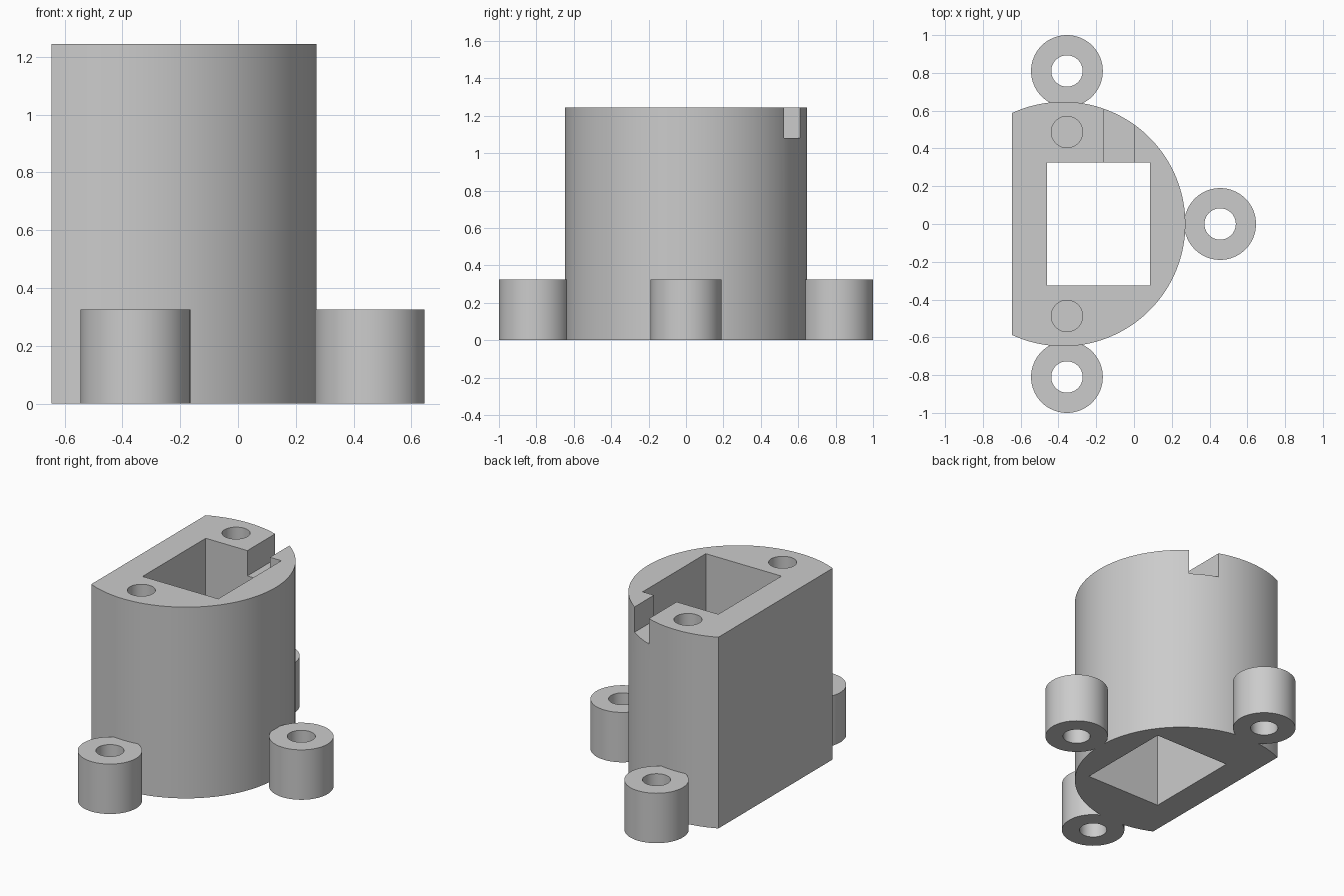
import bpy, bmesh, math
from mathutils import Matrix

if "Cube" in bpy.data.objects:
    bpy.data.objects.remove(bpy.data.objects["Cube"])

grey = bpy.data.materials.new("light grey")
grey.use_nodes = True
GREY = (0.6, 0.6, 0.6, 1)
grey.diffuse_color = GREY
grey.node_tree.nodes["Principled BSDF"].inputs["Base Color"].default_value = GREY

HEIGHT, RADIUS, CENTRE_X, FLAT_X = 1.245, 0.647, -0.375, -0.645
BOSS_HEIGHT = 0.325


def add_object(name, bm):
    bmesh.ops.recalc_face_normals(bm, faces=bm.faces)
    mesh = bpy.data.meshes.new(name)
    bm.to_mesh(mesh)
    bm.free()
    mesh.materials.append(grey)
    obj = bpy.data.objects.new(name, mesh)
    bpy.context.collection.objects.link(obj)
    return obj


def prism(name, outline, z0, z1):
    bm = bmesh.new()
    face = bm.faces.new([bm.verts.new((x, y, z0)) for x, y in outline])
    top = bmesh.ops.extrude_face_region(bm, geom=[face])["geom"]
    bmesh.ops.translate(bm, vec=(0, 0, z1 - z0),
                        verts=[v for v in top if isinstance(v, bmesh.types.BMVert)])
    return add_object(name, bm)


def circle(x, y, r, n=64):
    return [(x + r * math.cos(math.tau * i / n), y + r * math.sin(math.tau * i / n))
            for i in range(n)]


def box(name, x0, x1, y0, y1, z0, z1):
    return prism(name, [(x0, y0), (x1, y0), (x1, y1), (x0, y1)], z0, z1)


def cut(target, cutter):
    cutter.hide_render = True
    cutter.hide_set(True)
    mod = target.modifiers.new(cutter.name, "BOOLEAN")
    mod.operation = "DIFFERENCE"
    mod.solver = "EXACT"
    mod.object = cutter


def finish(obj):
    # Apply the cuts, drop the cutters and shade smooth with sharp edges
    bpy.ops.object.select_all(action="DESELECT")
    obj.select_set(True)
    bpy.context.view_layer.objects.active = obj
    cutters = [m.object for m in obj.modifiers]
    for mod in list(obj.modifiers):
        bpy.ops.object.modifier_apply(modifier=mod.name)
    for cutter in cutters:
        bpy.data.objects.remove(cutter)
    bpy.ops.object.shade_smooth_by_angle(angle=math.radians(30))


# Round body with one flat side
flat_angle = math.acos((FLAT_X - CENTRE_X) / RADIUS)
STEPS = 80
arc = [flat_angle * (2 * i / STEPS - 1) for i in range(STEPS + 1)]
body = prism("body", [(CENTRE_X + RADIUS * math.cos(a), RADIUS * math.sin(a)) for a in arc],
             0, HEIGHT)

# Rectangular shaft, cable notch and two blind screw holes
cut(body, box("shaft_cutter", -0.46, 0.085, -0.325, 0.325, -0.1, HEIGHT + 0.1))
cut(body, box("notch_cutter", -0.16, 0.003, 0.2, 0.8, 1.08, HEIGHT + 0.1))
for side in (-1, 1):
    cut(body, prism("screw_hole_cutter", circle(-0.355, side * 0.487, 0.083),
                    HEIGHT - 0.4, HEIGHT + 0.1))
finish(body)

# Mounting bosses with through holes
for name, x, y in (("front_boss", -0.355, -0.81), ("back_boss", -0.355, 0.81),
                   ("left_boss", 0.456, 0)):
    boss = prism(name, circle(x, y, 0.19), 0, BOSS_HEIGHT)
    cut(boss, prism("boss_hole_cutter", circle(x, y, 0.083), -0.1, BOSS_HEIGHT + 0.1))
    finish(boss)
